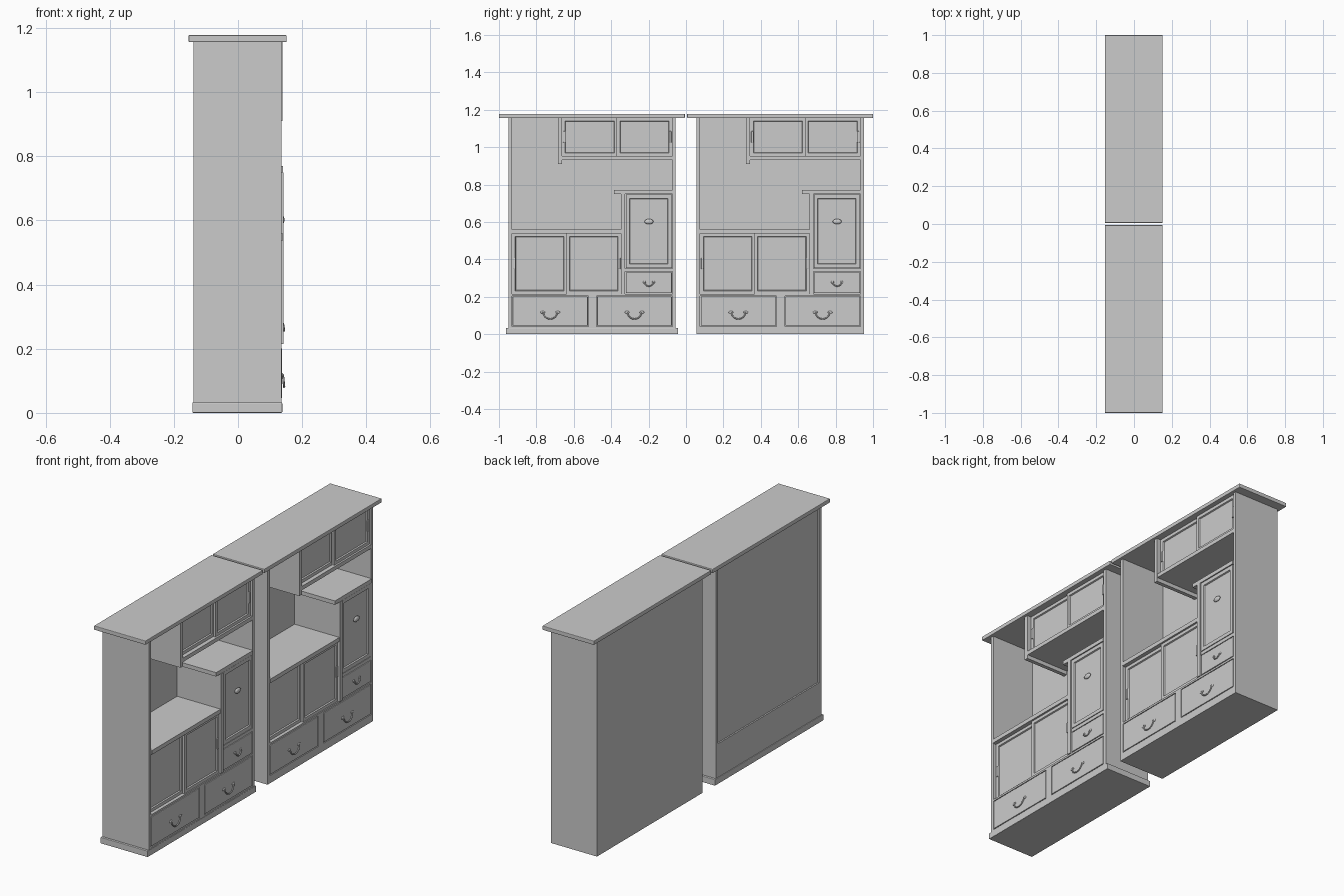
import bpy, bmesh, math
from mathutils import Matrix, Vector

if "Cube" in bpy.data.objects:
    bpy.data.objects.remove(bpy.data.objects["Cube"])

OFF = 0.0   # y shift of the cabinet being built
TAG = ""    # left_ / right_ name prefix


def finish(name, bm):
    me = bpy.data.meshes.new(TAG + name)
    bm.normal_update()
    bm.to_mesh(me)
    bm.free()
    ob = bpy.data.objects.new(TAG + name, me)
    bpy.context.collection.objects.link(ob)
    ob.location.y = OFF
    return ob


def cube_bm(x, y, z):
    bm = bmesh.new()
    size = (x[1] - x[0], y[1] - y[0], z[1] - z[0])
    mid = Vector((sum(x) / 2, sum(y) / 2, sum(z) / 2))
    bmesh.ops.create_cube(bm, size=1, matrix=Matrix.Translation(mid) @ Matrix.Diagonal((*size, 1)))
    return bm


def box(name, x, y, z, bevel=0.0):
    ob = finish(name, cube_bm(x, y, z))
    if bevel:
        m = ob.modifiers.new("bevel", 'BEVEL')
        m.width, m.segments = bevel, 2
    return ob


def door(name, front, y, z, margin=0.024, depth=0.007):
    # slab with a recessed panel on its front
    bm = cube_bm((front - 0.018, front), y, z)
    bm.normal_update()
    f = max(bm.faces, key=lambda f: f.calc_center_median().x)
    bmesh.ops.inset_region(bm, faces=[f], thickness=margin)
    bmesh.ops.inset_region(bm, faces=[f], thickness=0.004, depth=-depth)
    return finish(name, bm)


def ellipsoid(name, c, r):
    bm = bmesh.new()
    bmesh.ops.create_uvsphere(bm, u_segments=16, v_segments=8, radius=1,
                              matrix=Matrix.Translation(c) @ Matrix.Diagonal((*r, 1)))
    for f in bm.faces:
        f.smooth = True
    return finish(name, bm)


def bail_handle(name, y, z, w, front):
    # curved drop handle with two small back plates
    cu = bpy.data.curves.new(TAG + name, 'CURVE')
    cu.dimensions = '3D'
    cu.bevel_depth, cu.bevel_resolution = 0.0035, 2
    sp = cu.splines.new('POLY')
    n = 13
    sp.points.add(n - 1)
    for i in range(n):
        a = math.pi * i / (n - 1)
        sp.points[i].co = (front + 0.002 + 0.004 * math.sin(a), y - w * 0.36 * math.cos(a),
                           z + 0.012 - w * 0.36 * math.sin(a), 1)
    ob = bpy.data.objects.new(TAG + name, cu)
    bpy.context.collection.objects.link(ob)
    ob.location.y = OFF
    for s in (-1, 1):
        ellipsoid(name + "_plate", (front, y + s * w * 0.38, z + 0.010), (0.004, w * 0.12, 0.007))


def cabinet(tag, off, plinth):
    global OFF, TAG
    OFF, TAG = off, tag
    B, F = -0.138, 0.136              # back and front of the carcass
    L, R = -0.950, -0.055             # outer side faces
    l, r = L + 0.020, R - 0.018       # inner side faces

    # carcass
    box("top_board", (-0.154, 0.152), (-1.0, -0.006), (1.156, 1.178), 0.003)
    box("side_left", (B, F), (L, l), (0.213, 1.156))
    box("side_right", (B, F), (r, R), (0.213, 1.156))
    inset = 0.008 if plinth else 0.0
    box("back_panel", (B + inset, B + inset + 0.012), (l, r), (0.213, 1.156))

    # drawer base
    box("base_side_left", (B, F), (L, l), (0, 0.213))
    box("base_side_right", (B, F), (r, R), (0, 0.213))
    box("base_back", (B, B + 0.012), (l, r), (0, 0.213))
    box("base_bottom", (B + 0.012, F), (l, r), (0, 0.041))
    box("base_top", (B + 0.012, F), (l, r), (0.205, 0.215))
    box("base_post", (B + 0.012, F), (-0.522, -0.478), (0.041, 0.205))
    if plinth:
        box("plinth", (-0.142, 0.138), (-0.962, -0.043), (0, 0.033), 0.003)
    for y0, y1 in ((l + 0.003, -0.525), (-0.475, r - 0.003)):
        box("drawer_front", (0.112, 0.137), (y0, y1), (0.045, 0.202), 0.003)
        bail_handle("drawer_handle", (y0 + y1) / 2, 0.107, 0.105, 0.138)

    # lower sliding doors and the shelf above them
    box("lower_shelf", (B + 0.01, 0.140), (l, -0.346), (0.538, 0.560))
    door("lower_door_left", 0.118, (l, -0.635), (0.215, 0.538))
    door("lower_door_right", 0.130, (-0.640, -0.346), (0.215, 0.538))

    # stepped side cupboard
    box("step_divider", (B + 0.01, 0.142), (-0.347, -0.325), (0.215, 0.749))
    box("step_top", (B + 0.01, 0.140), (-0.385, r), (0.749, 0.770))
    box("step_rail", (B + 0.01, F), (-0.325, r), (0.334, 0.352))
    door("step_door", 0.137, (-0.322, r - 0.003), (0.355, 0.746), 0.028)
    ellipsoid("step_door_knob", (0.137, -0.198, 0.602), (0.008, 0.024, 0.014))
    box("small_drawer_front", (0.112, 0.137), (-0.322, r - 0.003), (0.219, 0.331), 0.003)
    bail_handle("small_drawer_handle", -0.198, 0.268, 0.065, 0.138)

    # hanging upper cupboard
    box("upper_divider", (B + 0.01, 0.138), (-0.684, -0.663), (0.910, 1.156))
    box("upper_shelf", (B + 0.01, F), (-0.663, r), (0.931, 0.952))
    door("upper_door_left", 0.114, (-0.663, -0.366), (0.952, 1.156))
    door("upper_door_right", 0.126, (-0.371, r), (0.952, 1.156))

    # upright pulls at the outer edges of the sliding doors
    for front, y, z in ((0.118, l + 0.012, 0.378), (0.130, -0.358, 0.378),
                        (0.114, -0.651, 1.055), (0.126, r - 0.012, 1.055)):
        box("door_pull", (front - 0.002, front + 0.005), (y - 0.007, y + 0.007),
            (z - 0.03, z + 0.03), 0.003)


cabinet("left_", 0.0, True)
cabinet("right_", 1.006, False)
